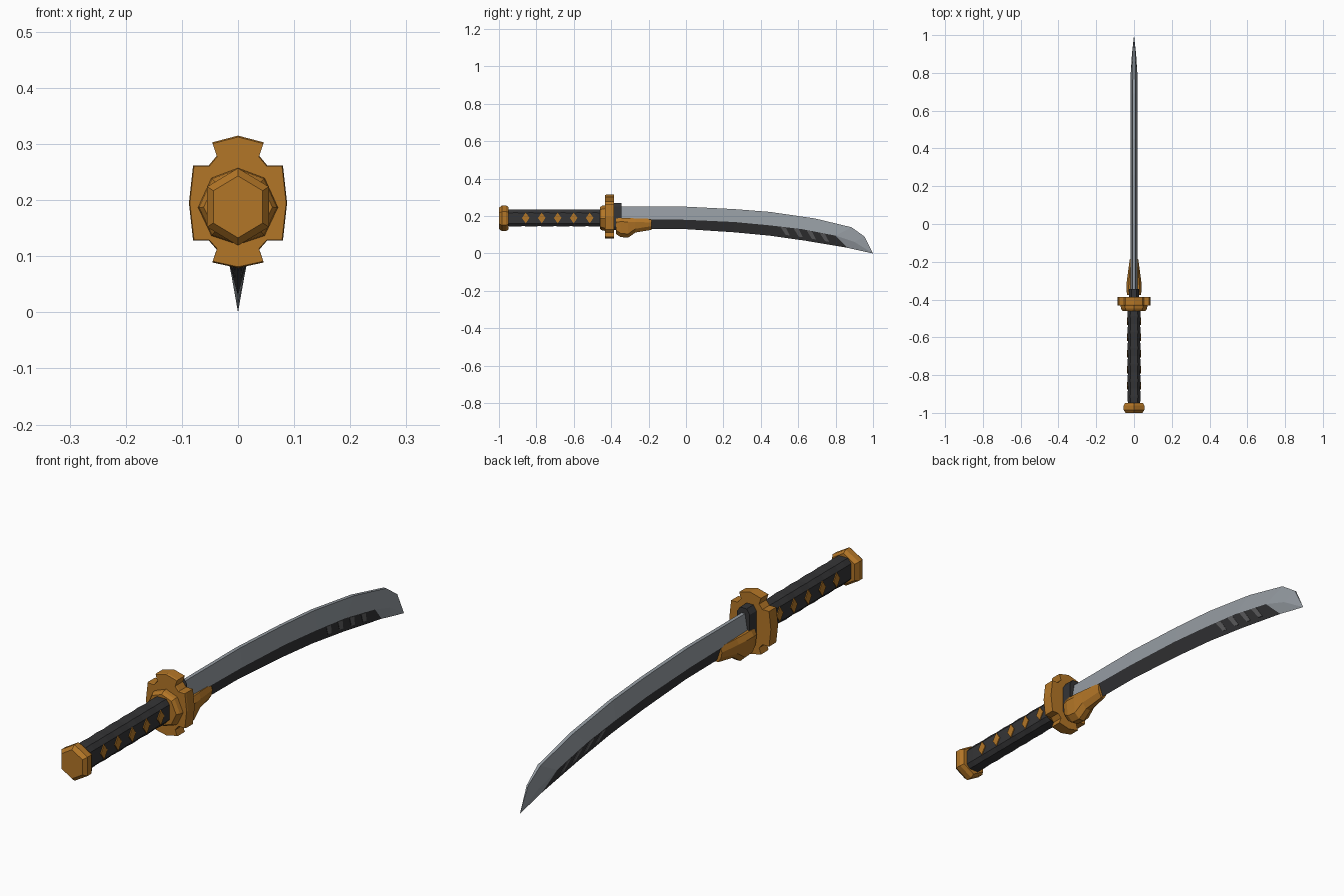
import bpy, bmesh

if "Cube" in bpy.data.objects:
    bpy.data.objects.remove(bpy.data.objects["Cube"])

def material(name, rgb):
    m = bpy.data.materials.new(name)
    m.diffuse_color = (*rgb, 1)
    m.use_nodes = True
    m.node_tree.nodes["Principled BSDF"].inputs["Base Color"].default_value = m.diffuse_color
    return m

GOLD = material("gold", (0.45, 0.18, 0.02))
DARK = material("dark", (0.035, 0.035, 0.037))
STEEL = material("steel", (0.30, 0.33, 0.36))
GLINT = material("glint", (0.12, 0.12, 0.125))

def loft(name, rings, mats, face_mat=None):
    """Skin a list of equal-length point rings and cap both ends."""
    bm = bmesh.new()
    rows = [[bm.verts.new(p) for p in r] for r in rings]
    n = len(rows[0])
    for i in range(len(rows) - 1):
        for j in range(n):
            k = (j + 1) % n
            f = bm.faces.new((rows[i][j], rows[i][k], rows[i + 1][k], rows[i + 1][j]))
            if face_mat:
                f.material_index = face_mat(i, j)
    bm.faces.new(rows[0])
    bm.faces.new(rows[-1])
    bmesh.ops.remove_doubles(bm, verts=bm.verts, dist=1e-5)
    bmesh.ops.recalc_face_normals(bm, faces=bm.faces)
    me = bpy.data.meshes.new(name)
    bm.to_mesh(me)
    bm.free()
    for m in mats:
        me.materials.append(m)
    ob = bpy.data.objects.new(name, me)
    bpy.context.collection.objects.link(ob)
    return ob

def mirrored(half):
    """Complete a right-hand outline (x, z), listed top to bottom."""
    return half + [(-x, z) for x, z in reversed(half) if x > 0]

def turned(name, half, stations, mat, zc=0.19):
    """Outline swept along y with a (y, scale) list."""
    out = mirrored(half)
    return loft(name, [[(x * s, y, zc + (z - zc) * s) for x, z in out]
                       for y, s in stations], [mat])

# Pommel
turned("pommel", [(0, .257), (.055, .224), (.055, .152), (0, .119)],
       [(-1, .8), (-.985, 1), (-.962, 1), (-.948, .86)], GOLD, .188)

# Grip with wrapped bands
grip = [(.02, .236), (.034, .218), (.034, .16), (.02, .144)]
turned("grip", grip, [(-.955 + i * .0425, 1 if i % 2 else .96) for i in range(13)], DARK)

# Diamond inlays through both sides of the grip
for i in range(5):
    y, z = -.857 + i * .0855, .19
    loft(f"grip_diamond_{i + 1}",
         [[(x, y - .02, z), (x, y, z + .029), (x, y + .02, z), (x, y, z - .029)]
          for x in (-.0365, .0365)], [GOLD])

# Collar and notched guard
turned("guard_collar", [(0, .258), (.048, .24), (.072, .187), (.048, .136), (0, .12)],
       [(-.46, .85), (-.448, .96), (-.425, 1)], GOLD)
turned("guard", [(0, .315), (.046, .303), (.038, .279), (.052, .262), (.08, .262),
                 (.0875, .195), (.08, .128), (.052, .128), (.038, .112),
                 (.046, .089), (0, .079)],
       [(-.432, .98), (-.426, 1), (-.386, 1)], GOLD)

# Dark block at the blade root
turned("blade_socket", [(.014, .27), (.027, .25), (.027, .145), (.014, .125)],
       [(-.39, 1), (-.345, 1)], DARK)

# Blade stations: (y, z) of spine, ridge and cutting edge, then half widths
S = [((-.385, .25), (-.385, .186), (-.385, .133), .007, .018),
     ((0, .25), (0, .18), (0, .13), .007, .018),
     ((.26, .237), (.26, .168), (.26, .113), .007, .018),
     ((.45, .222), (.45, .15), (.45, .095), .007, .018),
     ((.69, .187), (.62, .13), (.64, .068), .007, .018),
     ((.885, .14), (.80, .095), (.865, .03), .006, .0175),
     ((.955, .09), (.90, .062), (.935, .014), .003, .011),
     ((1, 0), (1, 0), (1, 0), 0, 0)]
rings = [[(ws, *s), (wr, *r), (0, *e), (-wr, *r), (-ws, *s)] for s, r, e, ws, wr in S]
loft("blade", rings, [STEEL, DARK], lambda i, j: int(i < 5 and j in (1, 2)))

# Slanted glints on the dark bevel, both sides
def level(k, y):
    for a, b in zip(S, S[1:]):
        (y0, z0), (y1, z1) = a[k], b[k]
        if y <= y1:
            return z0 + (z1 - z0) * (y - y0) / (y1 - y0)

def bevel_point(y, t, side, lift):
    return (side * (.018 * (1 - t) + lift), y,
            level(1, y) * (1 - t) + level(2, y) * t)

for side in (1, -1):
    for i in range(4):
        y = .505 + i * .07
        quad = [(y, .03), (y + .028, .03), (y + .05, .72), (y + .028, .72)]
        loft(f"blade_glint_{i + 1}", [[bevel_point(a, t, side, d) for a, t in quad]
                                      for d in (-.002, .0015)], [GLINT])

# Gold blade clamp: (y, half width, top z, bottom z)
clamp = []
for y, w, top, bot in [(-.375, .036, .188, .105), (-.35, .041, .19, .088),
                       (-.31, .039, .189, .084), (-.27, .034, .188, .112),
                       (-.185, .022, .186, .126)]:
    clamp.append([(x, y, z) for x, z in mirrored(
        [(w * .7, top), (w, top - .02), (w * .85, bot + .02), (w * .3, bot)])])
loft("blade_clamp", clamp, [GOLD])
